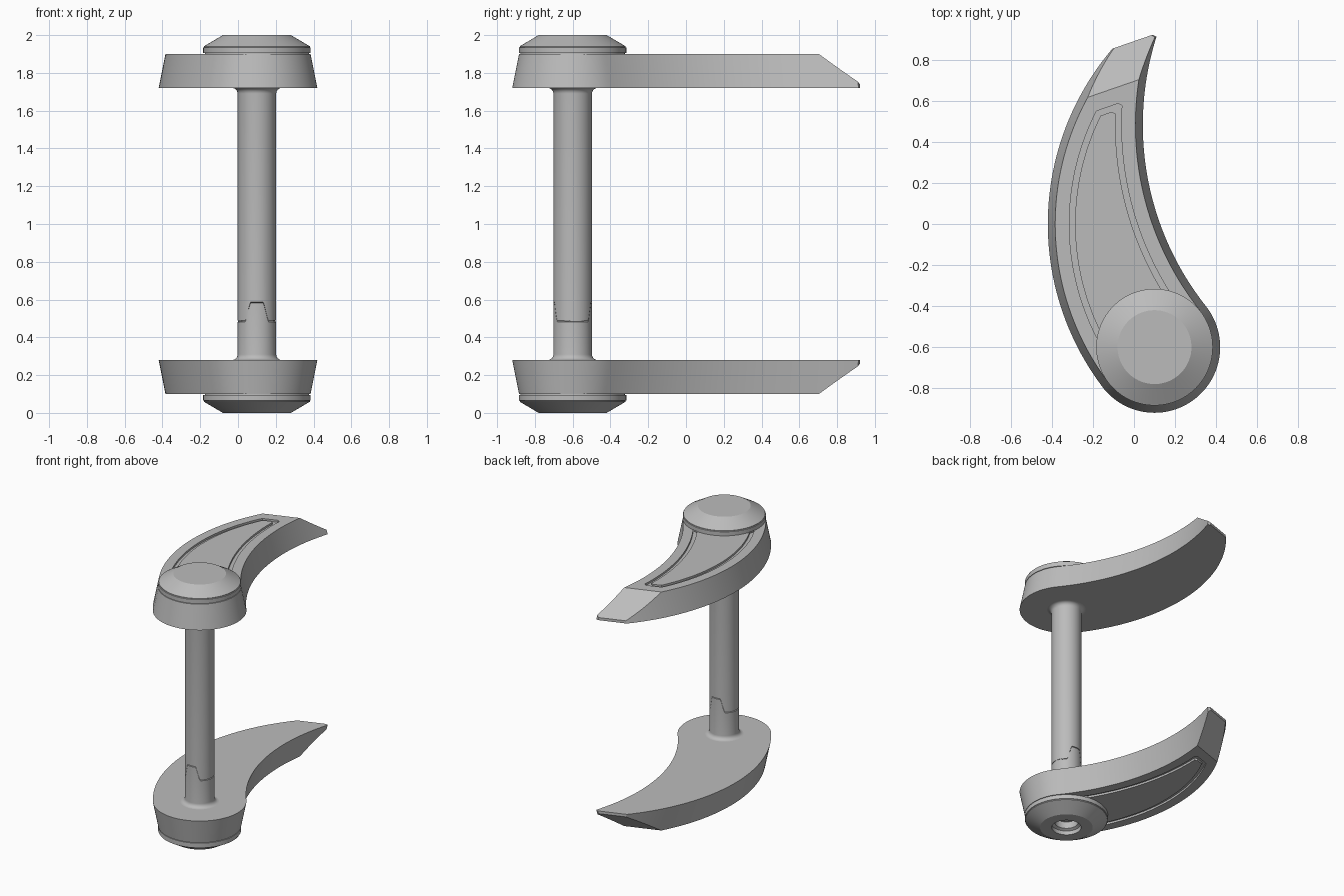
import bpy, bmesh, math
from mathutils import Vector, Matrix

cube = bpy.data.objects.get("Cube")
if cube:
    bpy.data.objects.remove(cube, do_unlink=True)

grey = bpy.data.materials.new("mid_grey")
grey.use_nodes = True
grey.diffuse_color = (0.5, 0.5, 0.5, 1)
grey.node_tree.nodes["Principled BSDF"].inputs["Base Color"].default_value = (0.5, 0.5, 0.5, 1)

HUB, HUB_R = Vector((0.1, -0.6)), 0.32
OUTER, OUTER_R = Vector((0.897, 0)), 1.317
INNER, INNER_R = Vector((1.466, 0.483)), 1.423
TIP_N = Vector((-0.327, 0.945)).normalized()
TIP_A = math.atan2(TIP_N.y, TIP_N.x)
BLADE_LOW, BLADE_TOP = 1.72, 1.9
MIRROR = Matrix.Translation((0, 0, 2)) @ Matrix.Scale(-1, 4, (0, 0, 1))


def finish(name, bm, smooth=True):
    bmesh.ops.recalc_face_normals(bm, faces=bm.faces)
    mesh = bpy.data.meshes.new(name)
    bm.to_mesh(mesh)
    bm.free()
    mesh.materials.append(grey)
    obj = bpy.data.objects.new(name, mesh)
    bpy.context.collection.objects.link(obj)
    if smooth:
        shade(obj)
    return obj


def select(obj):
    bpy.ops.object.select_all(action='DESELECT')
    obj.select_set(True)
    bpy.context.view_layer.objects.active = obj


def shade(obj):
    select(obj)
    bpy.ops.object.shade_smooth_by_angle(angle=math.radians(25))


def mirrored(obj, name):
    twin = obj.copy()
    twin.data = obj.data.copy()
    twin.name = name
    twin.data.transform(MIRROR)
    twin.data.flip_normals()
    bpy.context.collection.objects.link(twin)
    return twin


def arc(c, r, a, b, n):
    return [c + r * Vector((math.cos(t), math.sin(t)))
            for t in (a + (b - a) * i / n for i in range(n + 1))]


def outline(inset, end):
    """Crescent of three tangent arcs, cut straight at the tip."""
    def tip_angle(c, r, s):
        return TIP_A + math.acos((s - TIP_N.dot(c)) / r)
    ro, ri, rh = OUTER_R - inset, INNER_R + inset, HUB_R - inset
    d, e = HUB - OUTER, HUB - INNER
    a_out = math.atan2(d.y, d.x) + math.tau
    a_in = math.atan2(e.y, e.x) + math.tau
    pts = arc(OUTER, ro, tip_angle(OUTER, ro, end), a_out, 48)
    pts += arc(HUB, rh, a_out, a_in + math.pi, 48)[1:]
    pts += arc(INNER, ri, a_in, tip_angle(INNER, ri, end - 0.015), 48)[1:]
    along = Vector((-TIP_N.y, TIP_N.x))
    pts.append(pts[-1] + TIP_N * 0.015 + along * 0.015)
    return pts


def loop(bm, pts, z):
    return [bm.verts.new((p.x, p.y, z)) for p in pts]


def bridge(bm, a, b):
    n = len(a)
    for i in range(n):
        j = (i + 1) % n
        bm.faces.new((a[i], a[j], b[j], b[i]))


# Blade: tapered crescent with a sloping tip
bm = bmesh.new()
low = loop(bm, outline(0, 0.842), BLADE_LOW)
top = loop(bm, outline(0.036, 0.842), BLADE_TOP)
bridge(bm, low, top)
bm.faces.new(low[::-1])
bm.faces.new(top)
slope = Vector((TIP_N.x * 0.16, TIP_N.y * 0.16, 0.185))
start = TIP_N * 0.657
cut = bmesh.ops.bisect_plane(bm, geom=bm.verts[:] + bm.edges[:] + bm.faces[:], dist=1e-6,
                             plane_co=(start.x, start.y, BLADE_TOP),
                             plane_no=slope, clear_outer=True)
rim = [g for g in cut["geom_cut"] if isinstance(g, bmesh.types.BMEdge)]
bmesh.ops.contextual_create(bm, geom=rim)
blade = finish("upper_blade", bm, False)

# Groove following the outline on the blade face
bm = bmesh.new()
loops = [loop(bm, outline(inset, end), z) for inset, end, z in
         ((0.105, 0.58, 1.885), (0.105, 0.58, 1.95), (0.133, 0.552, 1.95), (0.133, 0.552, 1.885))]
for i in range(4):
    bridge(bm, loops[i], loops[(i + 1) % 4])
cutter = finish("groove_cutter", bm, False)
cutter.hide_render = True
mod = blade.modifiers.new("groove", 'BOOLEAN')
mod.operation = 'DIFFERENCE'
mod.solver = 'EXACT'
mod.object = cutter
select(blade)
bpy.ops.object.modifier_apply(modifier=mod.name)
bpy.data.objects.remove(cutter, do_unlink=True)
shade(blade)
mirrored(blade, "lower_blade")


def lathe(name, profile, n=96):
    """Turn (radius, height) points about the hub axis; height may depend on angle."""
    bm = bmesh.new()
    rings = []
    for r, z in profile:
        pts = arc(HUB, r, 0, math.tau, n)[:-1]
        rings.append([bm.verts.new((p.x, p.y, z(p.x - HUB.x) if callable(z) else z)) for p in pts])
    for a, b in zip(rings, rings[1:]):
        bridge(bm, a, b)
    bm.faces.new(rings[0])
    bm.faces.new(rings[-1])
    return finish(name, bm)


# Caps: plain above, with a stepped socket below
RIM = [(0.276, 1.89), (0.276, 1.904), (0.284, 1.904), (0.284, 1.934),
       (0.28, 1.936), (0.28, 1.941), (0.18, 2.0)]
lathe("upper_cap", RIM)
socket = lathe("lower_cap", RIM + [(0.1, 2.0), (0.1, 1.97), (0.08, 1.96), (0.08, 1.91)])
socket.data.transform(MIRROR)
socket.data.flip_normals()


# Shaft: two interlocking pieces with toothed seam and flared ends
def seam(offset):
    def height(x):
        t = min(1, max(0, (abs(x) - 0.035) / 0.025))
        return 0.585 - 0.1 * t + offset
    return height


FLARE = [(0.102 + 0.03 * (1 - math.sin(a)), 0.28 + 0.03 * (1 - math.cos(a)))
         for a in (math.pi / 2 * i / 6 for i in range(7))]
lathe("lower_shaft", FLARE + [(0.102, seam(-0.003))])
lathe("upper_shaft", [(0.102, seam(0.003))] + [(r, 2 - z) for r, z in FLARE[::-1]])
lathe("shaft_core", [(0.097, 0.3), (0.097, 1.7)])
